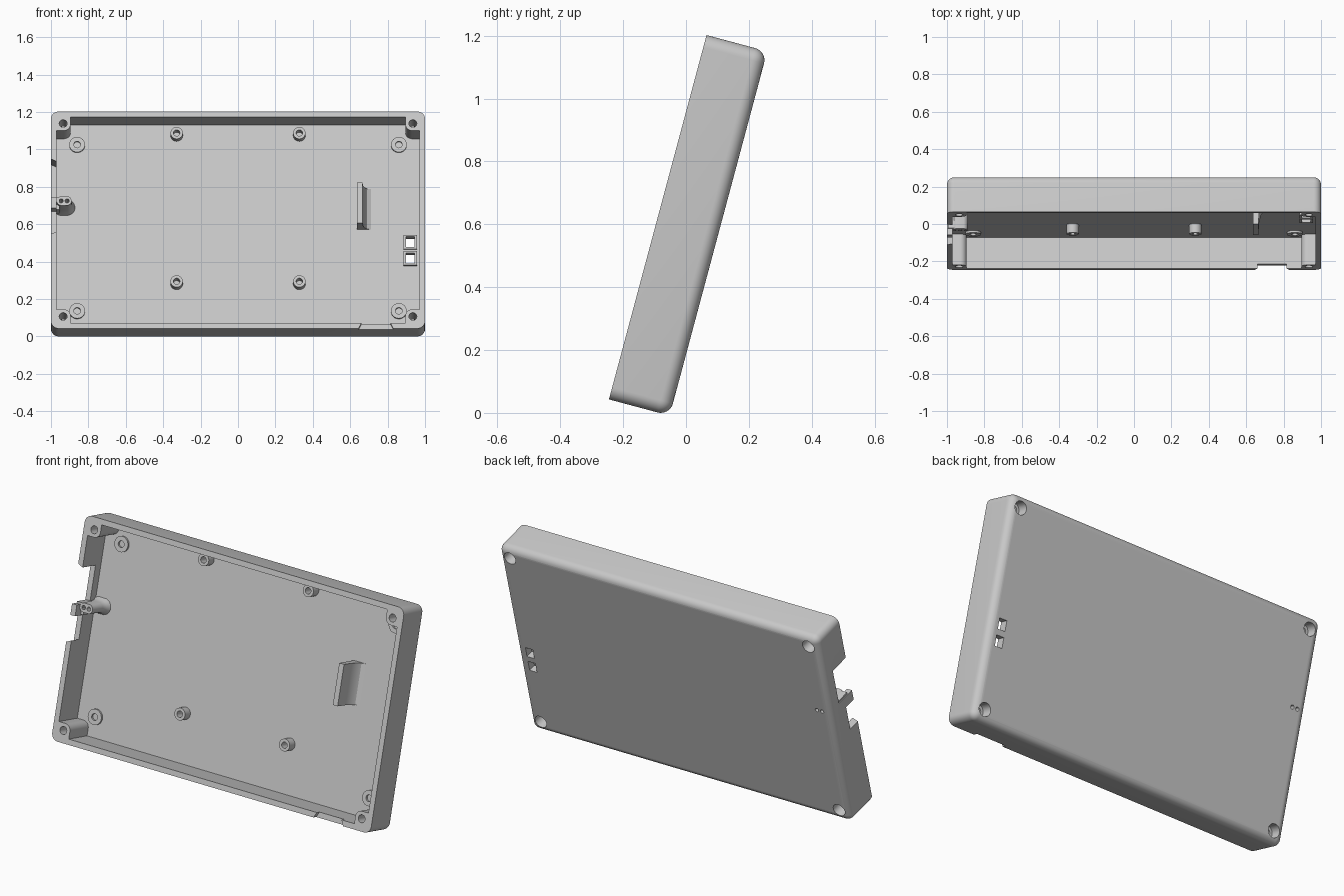
import bpy, bmesh, math
from mathutils import Matrix, Vector

if "Cube" in bpy.data.objects:
    bpy.data.objects.remove(bpy.data.objects["Cube"])

# Local frame: x across, y up the tray, z from the back towards the open front
TILT = Matrix.Translation((0, -0.052, -0.0088)) @ Matrix.Rotation(math.radians(75), 4, "X")
HEIGHT, DEPTH, WALL, FLOOR = 1.2, 0.2, 0.03, 0.03

grey = bpy.data.materials.new("light_grey_plastic")
grey.use_nodes = True
grey.diffuse_color = (0.58, 0.58, 0.58, 1)
grey.node_tree.nodes["Principled BSDF"].inputs["Base Color"].default_value = grey.diffuse_color


def finish(name, bm):
    bmesh.ops.recalc_face_normals(bm, faces=bm.faces)
    mesh = bpy.data.meshes.new(name)
    bm.to_mesh(mesh)
    bm.free()
    mesh.materials.append(grey)
    obj = bpy.data.objects.new(name, mesh)
    bpy.context.collection.objects.link(obj)
    obj.matrix_world = TILT
    return obj


def extrude(name, points, vector):
    bm = bmesh.new()
    face = bm.faces.new([bm.verts.new(p) for p in points])
    new = bmesh.ops.extrude_face_region(bm, geom=[face], use_keep_orig=True)["geom"]
    bmesh.ops.translate(bm, verts=[g for g in new if isinstance(g, bmesh.types.BMVert)], vec=vector)
    return finish(name, bm)


def prism(name, outline, low, high):
    return extrude(name, [(x, y, low) for x, y in outline], (0, 0, high - low))


def box(name, x0, x1, y0, y1, low, high):
    return prism(name, [(x0, y0), (x1, y0), (x1, y1), (x0, y1)], low, high)


def circle(x, y, r, n=32):
    return [(x + r * math.cos(2 * math.pi * i / n), y + r * math.sin(2 * math.pi * i / n)) for i in range(n)]


def loft(name, rings, closed=False):
    """Join rings of points; closed joins the last ring to the first, otherwise ends are capped."""
    bm = bmesh.new()
    loops = [[bm.verts.new(p) for p in ring] for ring in rings]
    pairs = list(zip(loops, loops[1:])) + ([(loops[-1], loops[0])] if closed else [])
    for a, b in pairs:
        for i in range(len(a)):
            j = (i + 1) % len(a)
            bm.faces.new((a[i], a[j], b[j], b[i]))
    if not closed:
        bm.faces.new(loops[0])
        bm.faces.new(loops[-1])
    return finish(name, bm)


def tube(name, x, y, outer, inner, low, high):
    sections = [(outer, low), (outer, high), (inner, high), (inner, low)]
    return loft(name, [[(px, py, h) for px, py in circle(x, y, r)] for r, h in sections], closed=True)


def cut(obj, cutters, keep=False):
    bpy.context.view_layer.objects.active = obj
    for cutter in cutters:
        mod = obj.modifiers.new("cut", "BOOLEAN")
        mod.operation, mod.solver, mod.object = "DIFFERENCE", "EXACT", cutter
        bpy.ops.object.modifier_apply(modifier=mod.name)
        if not keep:
            bpy.data.objects.remove(cutter)


# Tray shell with rounded corners and rounded back edge
bm = bmesh.new()
bmesh.ops.create_cube(bm, size=1)
bmesh.ops.scale(bm, vec=(2, HEIGHT, DEPTH), verts=bm.verts)
bmesh.ops.translate(bm, vec=(0, HEIGHT / 2, DEPTH / 2), verts=bm.verts)
edges = [e for e in bm.edges if min(v.co.z for v in e.verts) < 0.01]
bmesh.ops.bevel(bm, geom=edges, offset=0.04, segments=8, profile=0.5, affect="EDGES")
shell = finish("tray_shell", bm)

# Cavity outline that leaves a rounded screw boss in every corner
BOSS, R = 0.105, 0.035
quarter = [(1 - WALL, BOSS)]
for i in range(9):
    a = math.pi / 2 * (1 + i / 8)
    quarter.append((1 - BOSS + R + R * math.cos(a), BOSS - R + R * math.sin(a)))
quarter.append((1 - BOSS, WALL))
right = quarter[::-1] + [(x, HEIGHT - y) for x, y in quarter]
outline = right + [(-x, y) for x, y in right[::-1]]
cut(shell, [prism("cavity", outline, FLOOR, 0.4)])

# Screw holes with counterbores on the back
for x in (-0.935, 0.935):
    for y in (0.066, HEIGHT - 0.066):
        cut(shell, [prism("screw_hole", circle(x, y, 0.021), -0.1, 0.4),
                    prism("counterbore", circle(x, y, 0.036), -0.1, 0.06)])

# Port openings in the side wall and the shallow notch in the lower wall
cut(shell, [
    prism("upper_port", [(-1.02, 0.725), (-0.96, 0.725), (-0.96, 0.92), (-1.02, 0.947)], 0.08, 0.4),
    prism("lower_port", [(-1.02, 0.513), (-0.96, 0.54), (-0.96, 0.665), (-1.02, 0.665)], 0.13, 0.4),
    prism("cable_notch", [(0.635, -0.02), (0.84, -0.02), (0.81, 0.04), (0.665, 0.04)], 0.175, 0.4),
])

# Two square windows with raised frames
for name, y in (("upper", 0.52), ("lower", 0.43)):
    frame = box(name + "_window_frame", 0.885, 0.957, y - 0.039, y + 0.039, FLOOR - 0.005, 0.045)
    hole = box("window_hole", 0.898, 0.944, y - 0.029, y + 0.029, -0.1, 0.3)
    cut(frame, [hole], keep=True)
    cut(shell, [hole])

# Mounting standoffs and low corner pads
for side, sx in (("left", 1), ("right", -1)):
    for level, y, pad_y in (("lower", 0.293, 0.14), ("upper", 1.114, 1.06)):
        tube(f"{level}_{side}_standoff", 0.328 * sx, y, 0.033, 0.017, FLOOR - 0.003, 0.08)
        tube(f"{level}_{side}_pad", 0.86 * sx, pad_y, 0.042, 0.018, FLOOR - 0.003, 0.042)

# Support rib with a curved foot
profile = [(0.635, 0.025), (0.635, 0.165), (0.665, 0.165), (0.669, 0.1),
           (0.678, 0.06), (0.69, 0.04), (0.71, 0.03), (0.71, 0.025)]
extrude("support_rib", [(x, 0.593, h) for x, h in profile], (0, 0.223, 0))

# Flared light guide post with two bores through the back
rings = []
for r, h in ((0.045, 0.025), (0.042, 0.035), (0.033, 0.05), (0.028, 0.08), (0.025, 0.17)):
    rings.append([(x + (0.015 if x > -0.93 else -0.015), y, h)
                  for x, y in circle(-0.93, 0.714, r)])
post = loft("light_guide_post", rings)
for x in (-0.946, -0.914):
    bore = prism("bore", circle(x, 0.714, 0.011, 20), -0.1, 0.4)
    cut(post, [bore], keep=True)
    cut(shell, [bore])

# Small fins joining the post to the side wall
box("clip_fin", -0.995, -0.955, 0.705, 0.735, 0.07, 0.165)
box("clip_bridge", -0.985, -0.955, 0.67, 0.7, 0.07, 0.15)

# Smooth the rounded surfaces and keep the edges crisp
for obj in list(bpy.context.scene.objects):
    if obj.type == "MESH":
        bpy.ops.object.select_all(action="DESELECT")
        obj.select_set(True)
        bpy.context.view_layer.objects.active = obj
        bpy.ops.object.shade_smooth_by_angle(angle=math.radians(30))
